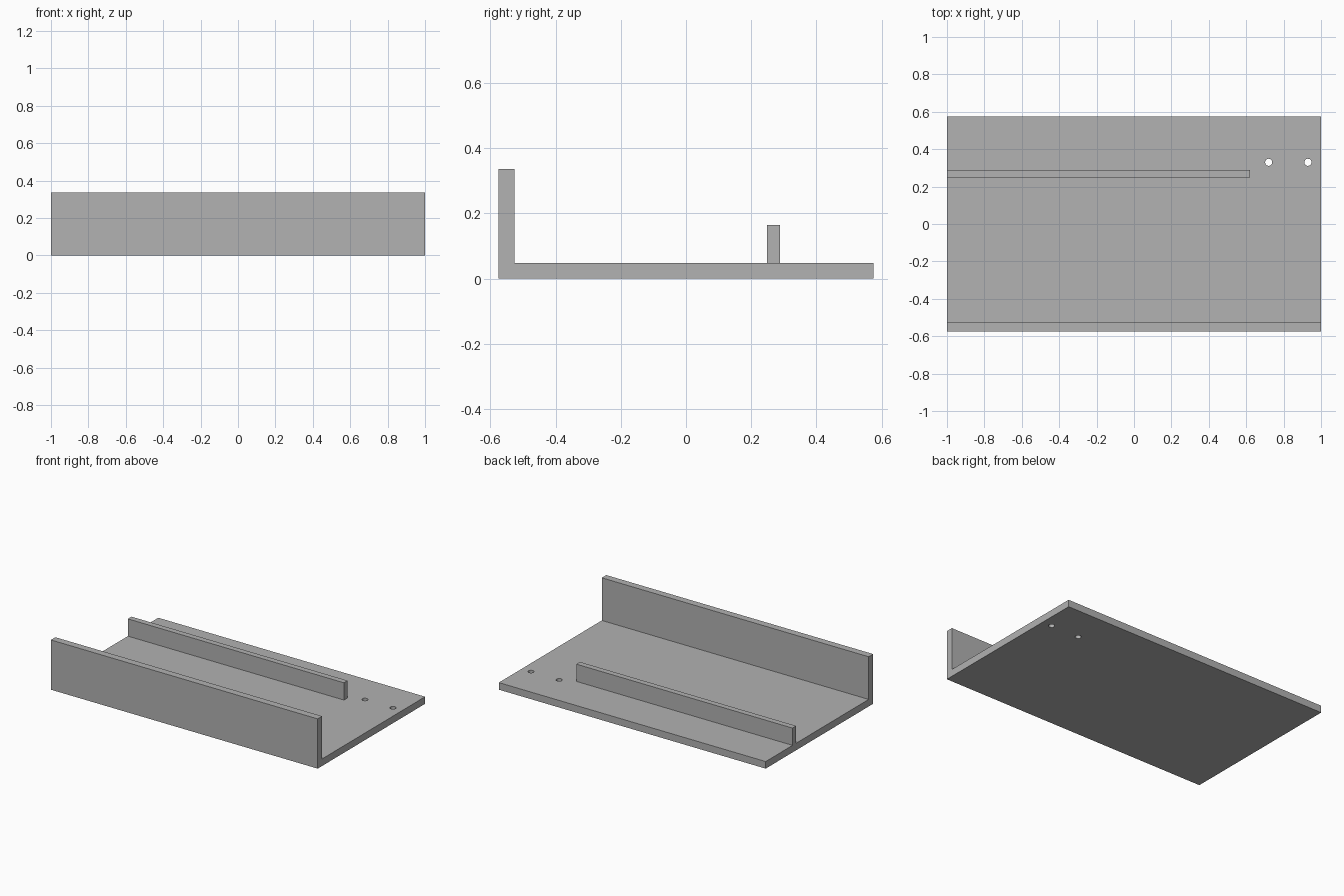
import bpy
import bmesh
from mathutils import Vector

if "Cube" in bpy.data.objects:
    bpy.data.objects.remove(bpy.data.objects["Cube"], do_unlink=True)

grey = bpy.data.materials.new("plain grey")
grey.use_nodes = True
colour = (0.445, 0.445, 0.445, 1)
grey.diffuse_color = colour
grey.node_tree.nodes["Principled BSDF"].inputs["Base Color"].default_value = colour

HALF_LENGTH, HALF_DEPTH = 1.0, 0.575
THICK, WALL_TOP, RIB_TOP = 0.048, 0.337, 0.165


def extrude_profile(name, points, x0, x1):
    """Extrude a (y, z) outline along x."""
    bm = bmesh.new()
    face = bm.faces.new([bm.verts.new((x0, y, z)) for y, z in points])
    result = bmesh.ops.extrude_face_region(bm, geom=[face])
    moved = [v for v in result["geom"] if isinstance(v, bmesh.types.BMVert)]
    bmesh.ops.translate(bm, verts=moved, vec=Vector((x1 - x0, 0, 0)))
    bmesh.ops.recalc_face_normals(bm, faces=bm.faces)
    mesh = bpy.data.meshes.new(name)
    bm.to_mesh(mesh)
    bm.free()
    mesh.materials.append(grey)
    obj = bpy.data.objects.new(name, mesh)
    bpy.context.collection.objects.link(obj)
    return obj


# Base plate with the upright front wall, one L-shaped section
inner = -HALF_DEPTH + THICK
base = extrude_profile("base_and_front_wall", [
    (-HALF_DEPTH, 0), (HALF_DEPTH, 0), (HALF_DEPTH, THICK),
    (inner, THICK), (inner, WALL_TOP), (-HALF_DEPTH, WALL_TOP),
], -HALF_LENGTH, HALF_LENGTH)

# Low rib that stops short of the left end
extrude_profile("rib", [
    (0.249, THICK), (0.288, THICK), (0.288, RIB_TOP), (0.249, RIB_TOP),
], -HALF_LENGTH, 0.62)

# Two round through holes beyond the end of the rib
for x in (0.72, 0.93):
    bpy.ops.mesh.primitive_cylinder_add(vertices=32, radius=0.019, depth=0.2,
                                        location=(x, 0.33, THICK / 2))
    cutter = bpy.context.object
    cutter.name = "hole_cutter"
    cutter.hide_render = True
    cutter.data.materials.append(grey)
    cut = base.modifiers.new("hole", "BOOLEAN")
    cut.operation = "DIFFERENCE"
    cut.solver = "EXACT"
    cut.object = cutter
    bpy.context.view_layer.objects.active = base
    bpy.ops.object.modifier_apply(modifier=cut.name)
    bpy.data.objects.remove(cutter, do_unlink=True)

# Smooth hole walls, crisp edges
bpy.ops.object.select_all(action="DESELECT")
base.select_set(True)
bpy.context.view_layer.objects.active = base
bpy.ops.object.shade_smooth_by_angle()
